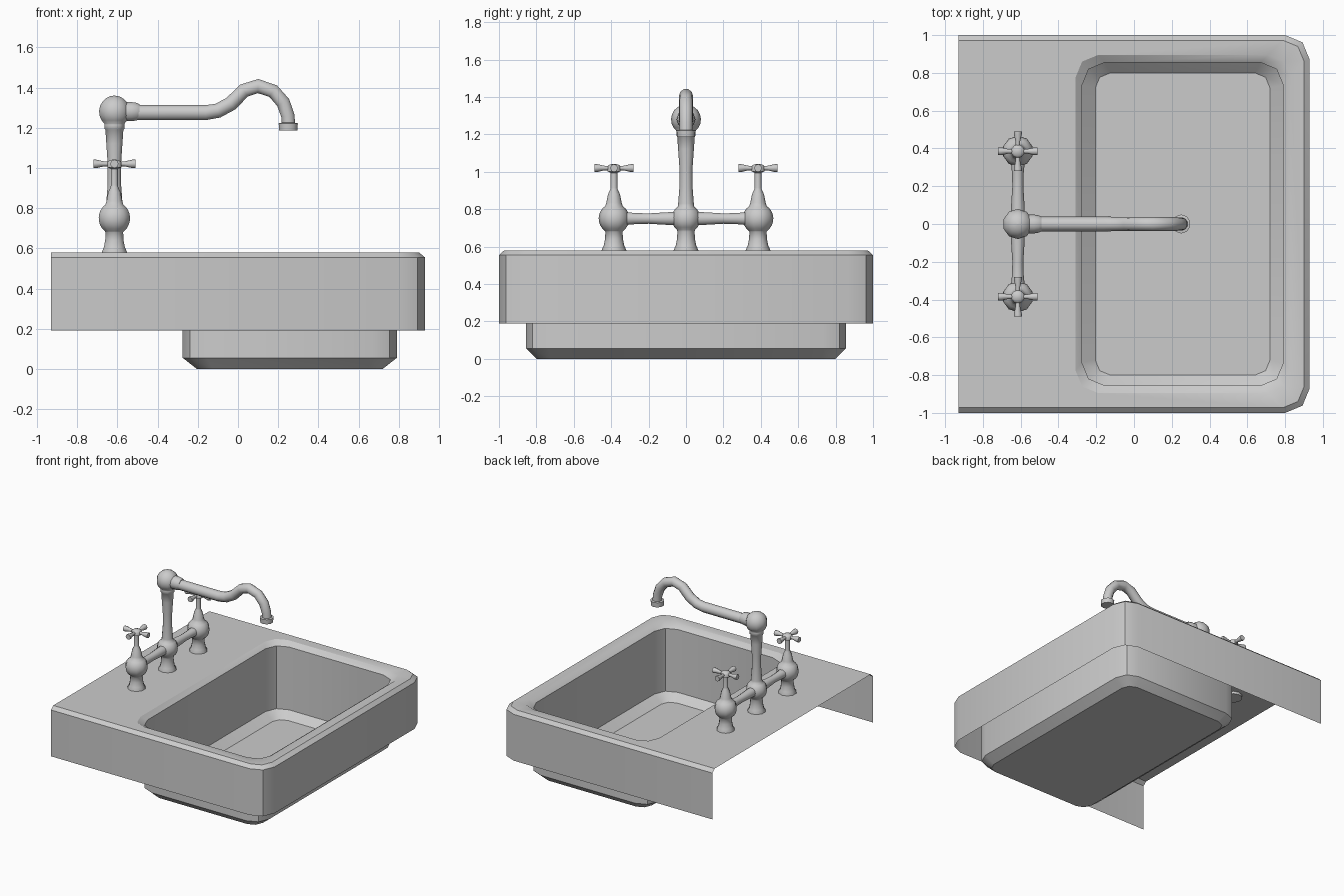
import bpy, bmesh, math
from mathutils import Vector

if "Cube" in bpy.data.objects:
    bpy.data.objects.remove(bpy.data.objects["Cube"])


def finish(name, bm, angle):
    me = bpy.data.meshes.new(name)
    bm.to_mesh(me)
    bm.free()
    ob = bpy.data.objects.new(name, me)
    bpy.context.collection.objects.link(ob)
    bpy.ops.object.select_all(action='DESELECT')
    ob.select_set(True)
    bpy.context.view_layer.objects.active = ob
    bpy.ops.object.shade_smooth_by_angle(angle=math.radians(angle))
    return ob


def sweep(name, stations, sides=10, angle=50):
    """Tube through (x, y, z, radius) stations, capped at both ends."""
    bm = bmesh.new()
    pts = [Vector(s[:3]) for s in stations]
    rings = []
    for i, s in enumerate(stations):
        t = (pts[min(i + 1, len(pts) - 1)] - pts[max(i - 1, 0)]).normalized()
        side = Vector((1, 0, 0)) if abs(t.y) > 0.9 else Vector((0, 1, 0))
        up = t.cross(side).normalized()
        side = up.cross(t)
        rings.append([bm.verts.new(pts[i] + s[3] * (math.cos(a) * side + math.sin(a) * up))
                      for a in (math.tau * k / sides for k in range(sides))])
    for r0, r1 in zip(rings, rings[1:]):
        for k in range(sides):
            j = (k + 1) % sides
            bm.faces.new((r0[k], r0[j], r1[j], r1[k]))
    bm.faces.new(rings[0])
    bm.faces.new(rings[-1])
    bmesh.ops.recalc_face_normals(bm, faces=bm.faces)
    return finish(name, bm, angle)


def ball(zc, r, lo, hi, n=8):
    """(z, radius) profile of a sphere between two latitudes in degrees."""
    lats = [math.radians(lo + (hi - lo) * i / n) for i in range(n + 1)]
    return [(zc + r * math.sin(a), max(r * math.cos(a), 0.001)) for a in lats]


def upright(name, x, y, profile):
    return sweep(name, [(x, y, z, r) for z, r in profile])


def corner(cx, cy, r, start, seg=2):
    return [(cx + r * math.cos(a), cy + r * math.sin(a))
            for a in (math.radians(start + 90 * i / seg) for i in range(seg + 1))]


def rounded(x0, x1, y, r):
    return (corner(x1 - r, -y + r, r, -90) + corner(x1 - r, y - r, r, 0)
            + corner(x0 + r, y - r, r, 90) + corner(x0 + r, -y + r, r, 180))


def apron(x1, y, r):
    return ([(-0.93, -y)] + corner(x1 - r, -y + r, r, -90)
            + corner(x1 - r, y - r, r, 0) + [(-0.93, y)])


# Sink: deck, apron open at the back, and basin as one sheet
bm = bmesh.new()


def loop(outline, z):
    return [bm.verts.new((x, y, z)) for x, y in outline]


def bridge(a, b, closed):
    n = len(a)
    for k in range(n if closed else n - 1):
        j = (k + 1) % n
        bm.faces.new((a[k], b[k], b[j], a[j]))


skirt = [loop(apron(0.90, 0.972, 0.11), 0.58), loop(apron(0.93, 1.0, 0.13), 0.555),
         loop(apron(0.93, 1.0, 0.13), 0.19)]
basin = [loop(rounded(-0.31, 0.83, 0.895, 0.12), 0.58),
         loop(rounded(-0.275, 0.79, 0.855, 0.12), 0.55),
         loop(rounded(-0.275, 0.79, 0.855, 0.12), 0.055),
         loop(rounded(-0.205, 0.72, 0.80, 0.08), 0.0)]
for a, b in zip(skirt, skirt[1:]):
    bridge(a, b, False)
for a, b in zip(basin, basin[1:]):
    bridge(a, b, True)
bm.faces.new(basin[-1])
edges = []
for ring in (skirt[0], basin[0]):
    for k in range(len(ring)):
        pair = (ring[k], ring[(k + 1) % len(ring)])
        edges.append(bm.edges.get(pair) or bm.edges.new(pair))
bmesh.ops.triangle_fill(bm, use_beauty=True, edges=edges)
bmesh.ops.recalc_face_normals(bm, faces=bm.faces)
deck = [f for f in bm.faces if f.calc_center_median().z > 0.579]
if deck and deck[0].normal.z < 0:
    bmesh.ops.reverse_faces(bm, faces=bm.faces)
finish("sink_body", bm, 30)

# Faucet pillars
FX = -0.615
foot = [(0.56, 0.066), (0.582, 0.066), (0.605, 0.055), (0.64, 0.048), (0.68, 0.046)]
upright("spout_column", FX, 0, foot + ball(0.75, 0.077, -50, 55)
        + [(0.83, 0.042), (0.92, 0.035), (1.02, 0.035), (1.12, 0.042), (1.19, 0.047),
           (1.195, 0.052), (1.215, 0.052)] + ball(1.28, 0.08, -50, 90))

for label, sy in (("front", -1), ("rear", 1)):
    y = 0.385 * sy
    upright(label + "_valve", FX, y, foot + ball(0.75, 0.082, -52, 55)
            + [(0.835, 0.041), (0.88, 0.032), (0.905, 0.02), (0.915, 0.018), (1.0, 0.018)])
    # Cross handle with flared arms
    upright(label + "_handle_hub", FX, y, [(0.995, 0.018), (1.003, 0.036), (1.028, 0.036),
                                           (1.038, 0.025), (1.042, 0.005)])
    for axis, (dx, dy) in (("x", (1, 0)), ("y", (0, 1))):
        arm = [(-0.105, 0.021), (-0.09, 0.021), (-0.05, 0.012), (0, 0.012),
               (0.05, 0.012), (0.09, 0.021), (0.105, 0.021)]
        sweep(f"{label}_handle_arm_{axis}",
              [(FX + d * dx, y + d * dy, 1.02, r) for d, r in arm], sides=8)
    # Bridge pipe to the column
    sweep(label + "_bridge_pipe", [(FX, sy * d, 0.75, r) for d, r in
          ((0.04, 0.036), (0.09, 0.036), (0.2, 0.029), (0.27, 0.031), (0.32, 0.036), (0.35, 0.036))])

# Swan-neck spout
sweep("spout_collar", [(-0.58, 0, 1.28, 0.05), (-0.53, 0, 1.28, 0.05),
                       (-0.505, 0, 1.28, 0.046), (-0.49, 0, 1.28, 0.038)])
sweep("spout", [(-0.52, 0, 1.275, 0.039), (-0.16, 0, 1.275, 0.039), (-0.10, 0, 1.285, 0.038),
                (-0.035, 0, 1.32, 0.038), (0.03, 0, 1.385, 0.037), (0.10, 0, 1.407, 0.037),
                (0.175, 0, 1.382, 0.036), (0.225, 0, 1.325, 0.036), (0.248, 0, 1.26, 0.035),
                (0.252, 0, 1.20, 0.035)])
upright("spout_tip", 0.25, 0, [(1.185, 0.048), (1.222, 0.05), (1.225, 0.034)])
